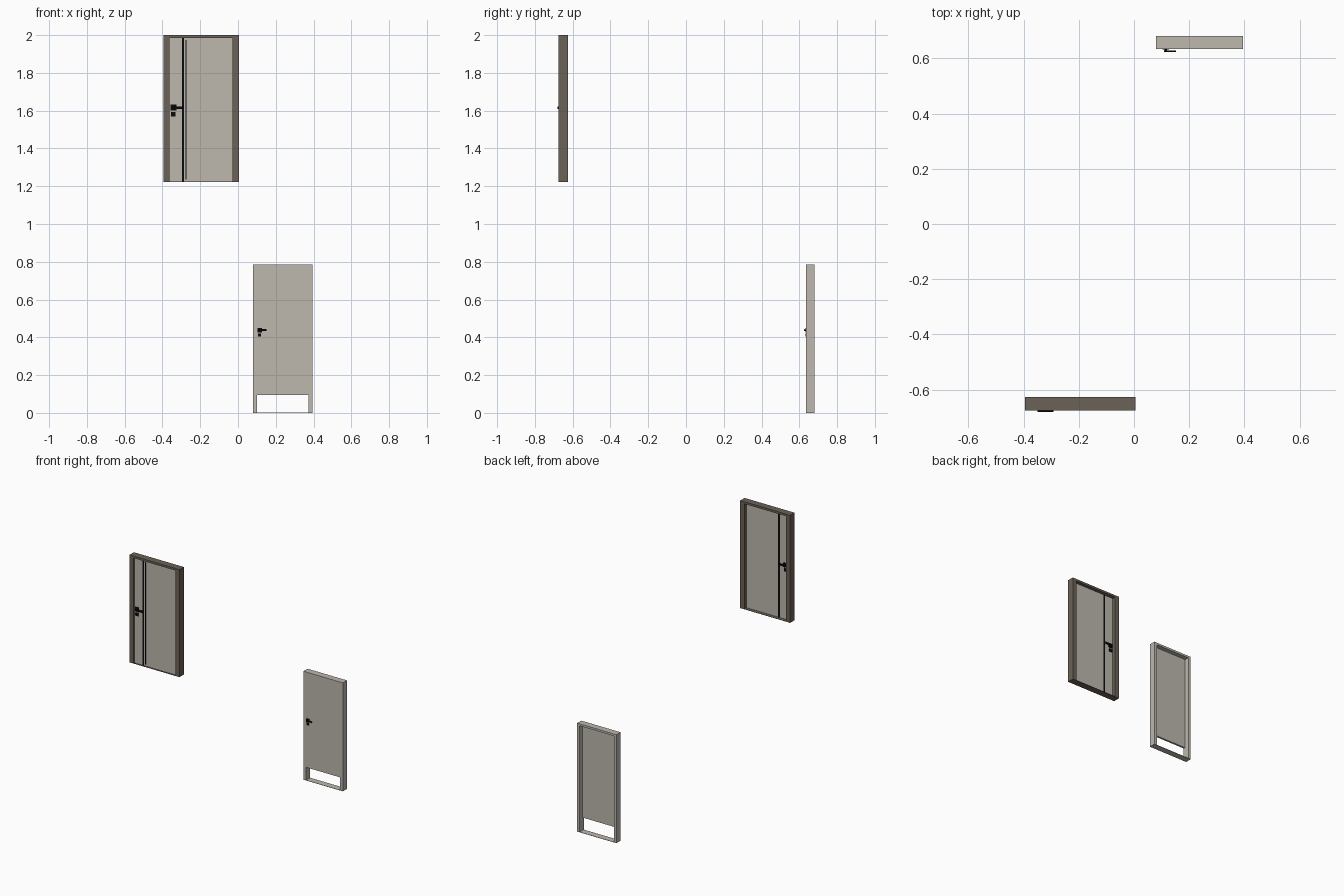
import bpy

if "Cube" in bpy.data.objects:
    bpy.data.objects.remove(bpy.data.objects["Cube"])


def material(name, rgb):
    m = bpy.data.materials.new(name)
    m.diffuse_color = (*rgb, 1)
    m.use_nodes = True
    m.node_tree.nodes["Principled BSDF"].inputs["Base Color"].default_value = m.diffuse_color
    return m


STONE = material("warm light grey", (0.51, 0.48, 0.43))
BROWN = material("dark taupe", (0.147, 0.122, 0.095))
BLACK = material("black", (0.003, 0.003, 0.003))


def box(name, x, y, z, mat):
    """Box from (min, max) ranges on each axis."""
    bpy.ops.mesh.primitive_cube_add(size=1, location=[sum(r) / 2 for r in (x, y, z)])
    o = bpy.context.object
    o.name = name
    o.scale = [r[1] - r[0] for r in (x, y, z)]
    bpy.ops.object.transform_apply(location=False, rotation=False, scale=True)
    o.data.materials.append(mat)
    return o


def frame(name, x, y, z, jamb, head, mat):
    """Door frame: two jambs, a header and a very thin sill."""
    box(name + "_left_jamb", (x[0], x[0] + jamb), y, z, mat)
    box(name + "_right_jamb", (x[1] - jamb, x[1]), y, z, mat)
    inner = (x[0] + jamb, x[1] - jamb)
    box(name + "_header", inner, y, (z[1] - head, z[1]), mat)
    box(name + "_sill", inner, y, (z[0], z[0] + 0.002), mat)


def handle(name, x, y, z, s, d):
    """Lever set on a panel face at y; d is the outward direction, s the size."""
    def part(label, px, depth, pz):
        ys = sorted((y + d * depth[0] * s, y + d * depth[1] * s))
        box(name + label, (x + px[0] * s, x + px[1] * s), ys,
            (z + pz[0] * s, z + pz[1] * s), BLACK)
    part("_rose", (-0.012, 0.012), (0, 0.003), (-0.012, 0.012))
    part("_neck", (-0.004, 0.004), (0.003, 0.008), (-0.004, 0.004))
    part("_lever", (-0.006, 0.037), (0.007, 0.011), (-0.005, 0.005))
    part("_key_plate", (-0.010, 0.008), (0, 0.003), (-0.034, -0.018))


# Entrance door: dark frame with a recessed light panel
frame("entrance_frame", (-0.395, 0.005), (-0.676, -0.626), (1.222, 2.0), 0.033, 0.015, BROWN)
front, back = -0.666, -0.651
box("entrance_panel", (-0.362, -0.028), (front, back), (1.224, 1.985), STONE)
# Black vertical inlays on the front, one on the back
box("wide_inlay", (-0.296, -0.285), (front - 0.001, front), (1.224, 1.985), BLACK)
box("narrow_inlay", (-0.277, -0.272), (front - 0.001, front), (1.235, 1.975), BLACK)
box("back_inlay", (-0.296, -0.280), (back, back + 0.0005), (1.224, 1.985), BLACK)
for side, y, d in (("front", front, -1), ("back", back, 1)):
    handle("entrance_handle_" + side, -0.341, y, 1.616, 1.35, d)

# Inner door: light frame, flush panel with a gap at the bottom
frame("inner_frame", (0.08, 0.395), (0.634, 0.681), (0, 0.785), 0.021, 0.015, STONE)
box("inner_panel", (0.101, 0.374), (0.6345, 0.649), (0.095, 0.770), STONE)
handle("inner_handle", 0.115, 0.6345, 0.438, 1.0, -1)
